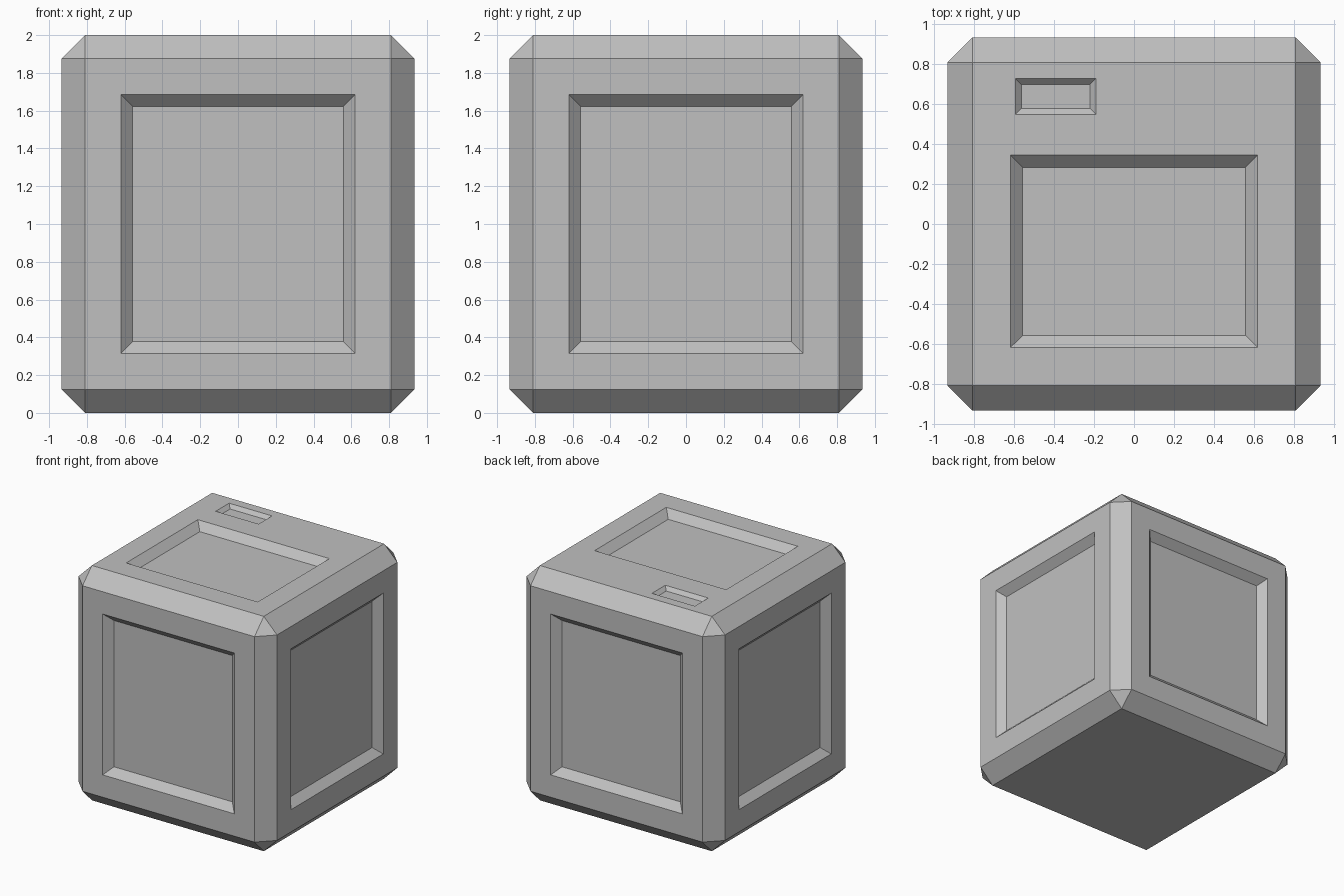
import bpy
import bmesh
from mathutils import Matrix, Vector

cube = bpy.data.objects.get("Cube")
if cube:
    bpy.data.objects.remove(cube, do_unlink=True)

HALF, HEIGHT, CHAMFER = 0.935, 2.0, 0.125
MARGIN, RIM = 0.19, 0.062

# Plain grey material
grey = bpy.data.materials.new("light_grey")
grey.use_nodes = True
colour = (0.53, 0.53, 0.53, 1)
grey.diffuse_color = colour
grey.node_tree.nodes["Principled BSDF"].inputs["Base Color"].default_value = colour


def inset(bm, face, width, depth=0.0):
    """Inset a face in place; negative depth sinks it."""
    bmesh.ops.inset_individual(bm, faces=[face], thickness=width,
                               depth=depth, use_even_offset=True)
    face.normal_update()


def facing(bm, direction):
    return [f for f in bm.faces if f.normal.dot(Vector(direction)) > 0.99]


# Chamfered box body
bm = bmesh.new()
bmesh.ops.create_cube(bm, size=1)
bmesh.ops.transform(bm, verts=bm.verts, matrix=Matrix.Translation((0, 0, HEIGHT / 2))
                    @ Matrix.Diagonal((2 * HALF, 2 * HALF, HEIGHT, 1)))
bmesh.ops.bevel(bm, geom=bm.edges[:], offset=CHAMFER, offset_type='OFFSET',
                segments=1, profile=0.5, affect='EDGES')
bm.normal_update()

# Split the top into a large panel area and a rear strip
top = facing(bm, (0, 0, 1))[0]
bmesh.ops.bisect_plane(bm, geom=[top, *top.edges, *top.verts],
                       plane_co=(0, 0.535, 0), plane_no=(0, 1, 0))
bm.normal_update()
front_top, strip = sorted(facing(bm, (0, 0, 1)),
                          key=lambda f: f.calc_center_median().y)

# Large sunken panels on the four sides and the top
sides = [facing(bm, d)[0] for d in ((1, 0, 0), (-1, 0, 0), (0, 1, 0), (0, -1, 0))]
for face in sides + [front_top]:
    inset(bm, face, MARGIN)
    inset(bm, face, RIM, -RIM)

# Small sunken slot in the rear strip
inset(bm, strip, 0.08)
middle = strip.calc_center_median()
for v in strip.verts:
    v.co.x = -0.19 if v.co.x > middle.x else -0.595
    v.co.y = 0.73 if v.co.y > middle.y else 0.55
inset(bm, strip, 0.03, -0.03)

mesh = bpy.data.meshes.new("crate_body")
bm.to_mesh(mesh)
bm.free()
mesh.materials.append(grey)
body = bpy.data.objects.new("crate_body", mesh)
bpy.context.collection.objects.link(body)
